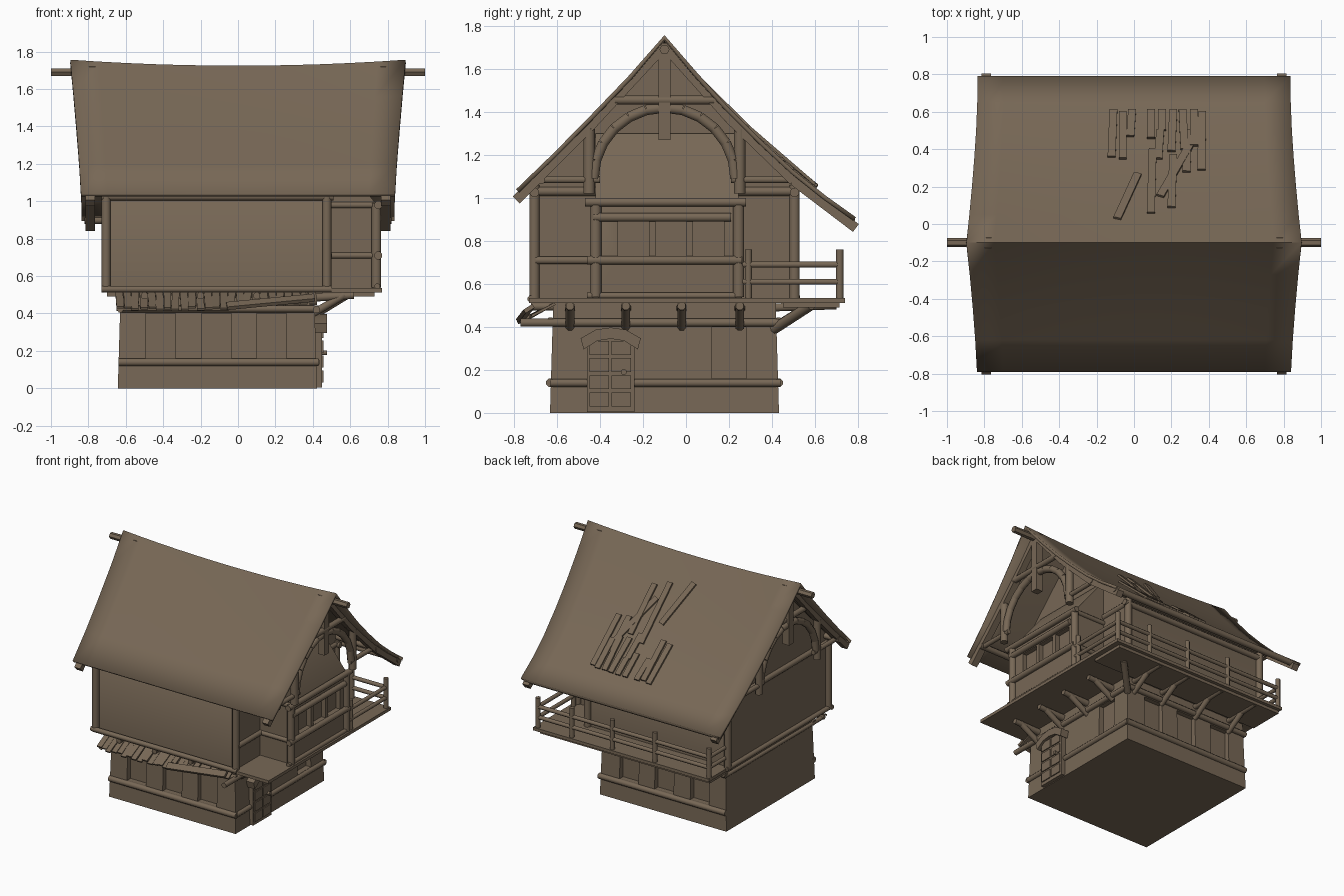
import bpy, bmesh, math, random
from mathutils import Vector, Matrix

if "Cube" in bpy.data.objects:
    bpy.data.objects.remove(bpy.data.objects["Cube"])

random.seed(4)
wood = bpy.data.materials.new("weathered brown")
wood.diffuse_color = (0.185, 0.137, 0.092, 1)
wood.use_nodes = True
wood.node_tree.nodes["Principled BSDF"].inputs["Base Color"].default_value = wood.diffuse_color


def make(name, bm):
    bmesh.ops.recalc_face_normals(bm, faces=bm.faces)
    me = bpy.data.meshes.new(name)
    bm.to_mesh(me)
    bm.free()
    me.materials.append(wood)
    ob = bpy.data.objects.new(name, me)
    bpy.context.collection.objects.link(ob)
    return ob


def box(name, x0, x1, y0, y1, z0, z1):
    bm = bmesh.new()
    m = Matrix.Translation(((x0+x1)/2, (y0+y1)/2, (z0+z1)/2)) @ Matrix.Diagonal((x1-x0, y1-y0, z1-z0, 1))
    bmesh.ops.create_cube(bm, size=1, matrix=m)
    return make(name, bm)


def log(name, a, b, r=0.02, r2=None, sides=8):
    a, b = Vector(a), Vector(b)
    bm = bmesh.new()
    m = Matrix.Translation((a+b)/2) @ (b-a).to_track_quat('Z', 'Y').to_matrix().to_4x4()
    bmesh.ops.create_cone(bm, cap_ends=True, segments=sides, radius1=r, radius2=r2 or r,
                          depth=(b-a).length, matrix=m @ Matrix.Rotation(math.pi/sides, 4, 'Z'))
    return make(name, bm)


def plank(name, a, b, width, thick, up=(0, 0, 1)):
    a, b = Vector(a), Vector(b)
    d = b-a
    s = d.cross(Vector(up)).normalized()
    n = s.cross(d).normalized()
    m = Matrix((s*width, d, n*thick)).transposed().to_4x4()
    bm = bmesh.new()
    bmesh.ops.create_cube(bm, size=1, matrix=Matrix.Translation((a+b)/2) @ m)
    return make(name, bm)


def prism(name, pts, axis, lo, hi):
    # extrude a 2D outline along x or y
    bm = bmesh.new()
    put = (lambda p, t: (t, p[0], p[1])) if axis == 'x' else (lambda p, t: (p[0], t, p[1]))
    f = bm.faces.new([bm.verts.new(put(p, lo)) for p in pts])
    new = bmesh.ops.extrude_face_region(bm, geom=[f])['geom']
    off = Vector((hi-lo, 0, 0) if axis == 'x' else (0, hi-lo, 0))
    bmesh.ops.translate(bm, vec=off, verts=[v for v in new if isinstance(v, bmesh.types.BMVert)])
    return make(name, bm)


def cut(ob, boxes):
    # carve recesses with a throwaway cutter
    bm = bmesh.new()
    for x0, x1, y0, y1, z0, z1 in boxes:
        m = Matrix.Translation(((x0+x1)/2, (y0+y1)/2, (z0+z1)/2)) @ Matrix.Diagonal((x1-x0, y1-y0, z1-z0, 1))
        bmesh.ops.create_cube(bm, size=1, matrix=m)
    c = make("recess_cutter", bm)
    c.hide_render = True
    mod = ob.modifiers.new("recess", 'BOOLEAN')
    mod.operation, mod.object = 'DIFFERENCE', c
    bpy.context.view_layer.objects.active = ob
    bpy.ops.object.modifier_apply(modifier=mod.name)
    bpy.data.objects.remove(c)


# ---- ground floor, slightly tapered, with window recesses
bm = bmesh.new()
bmesh.ops.create_cube(bm, size=1)
for v in bm.verts:
    s = 1.065 if v.co.z < 0 else 1.035
    v.co = (v.co.x*s-0.11, v.co.y*s-0.1, (v.co.z+0.5)*0.51)
ground = make("ground_floor", bm)
wins = []
for x in (-0.415, -0.115, 0.18):
    wins += [(x-.08, x+.08, -0.8, -0.585, .16, .4), (x-.08, x+.08, .385, .6, .16, .4)]
wins.append((.375, .6, .12, .28, .16, .4))
cut(ground, wins)
for y in (-0.63, 0.43):
    log("base_rail", (-.64, y, .14), (.43, y, .14), .022)
    log("head_rail", (-.64, y, .425), (.43, y, .425), .02)
log("base_rail_side", (.42, -.63, .14), (.42, -.46, .14), .02)
log("base_rail_side", (.42, -.24, .14), (.42, .44, .14), .02)
log("head_rail_side", (.42, -.77, .42), (.42, .43, .42), .02)
log("head_rail_left", (-.63, -.75, .42), (-.63, .43, .42), .016)

# ---- arched door
prism("door", [(-.46, .005), (-.24, .005), (-.24, .33), (-.29, .355), (-.35, .365), (-.41, .355), (-.46, .33)],
      'x', .4, .45)
for i in range(4):
    for y in (-.448, -.346):
        box("door_panel", .44, .458, y, y+.09, .03+i*.08, .095+i*.08)
arch = [(-.49, .335), (-.42, .375), (-.35, .385), (-.28, .375), (-.21, .335)]
prism("door_arch", [(y, z+.012) for y, z in arch] + [(y*.9-.035, z-.04) for y, z in reversed(arch)], 'x', .4, .475)
log("door_knob", (.45, -.29, .19), (.475, -.29, .19), .014)

# ---- platform, joists and braces
box("platform", -.71, .77, -.73, .74, .512, .535)
box("platform_back_edge", -.7, .73, .45, .715, .49, .514)
log("sill_front", (-.73, -.72, .53), (.5, -.72, .53), .018)
log("sill_left", (-.71, -.73, .53), (-.71, .53, .53), .018)
for y in (-.54, -.28, -.02, .25):
    log("joist_right", (.38, y, .485), (.62, y, .497), .026, .02)
    log("brace_right", (.4, y, .40), (.57, y, .50), .022)
for x in (-.5, -.2, .1, .35):
    log("joist_back", (x, .4, .49), (x, .7, .5), .02)
    log("brace_back", (x, .41, .40), (x, .57, .5), .02)
    log("joist_front", (x, -.72, .495), (x, -.6, .495), .02)
log("brace_corner", (.4, .41, .39), (.58, .58, .5), .024)

# ---- upper floor and attic in one block, bay with sloping roof
prism("upper_floor", [(-.695, .53), (.5, .53), (.5, 1.09), (-.1, 1.69), (-.695, 1.09)], 'x', -.7, .48)
bay = prism("bay", [(.46, .53), (.735, .53), (.735, .99), (.49, 1.3), (.46, 1.3)], 'y', -.42, .245)
cut(bay, [(.70, .9, y-.072, y+.072, .725, .89) for y in (-.245, -.07, .105)])
for x in (-.705, .475):
    for y in (-.705, .505):
        log("corner_post", (x, y, .53), (x, y, 1.06), .026)
for y in (-.705, .505):
    log("wall_plate", (-.73, y, 1.025), (.51, y, 1.025), .022)
for x in (-.705, .475):
    log("side_plate", (x, -.72, 1.03), (x, .52, 1.03), .022)
log("mid_rail", (.485, -.7, .71), (.485, -.42, .71), .02)
for y in (-.42, .245):
    log("bay_post", (.74, y, .54), (.74, y, .99), .028)
    log("bay_side_rail", (.48, y, .71), (.75, y, .71), .018)
    log("bay_side_head", (.48, y, .98), (.75, y, .98), .018)
log("bay_sill", (.75, -.46, .71), (.75, .26, .71), .022)
log("bay_lintel", (.75, -.43, .91), (.75, .21, .91), .022)
log("bay_head", (.75, -.47, .98), (.75, .28, .98), .022)
log("bay_foot", (.745, -.46, .545), (.745, .26, .545), .016)

# ---- balcony railing round the back
for x, y in ((.745, .29), (.745, .715), (.46, .715), (.12, .715), (-.24, .715), (-.695, .715)):
    log("rail_post", (x, y, .53), (x, y, .76), .018)
for z in (.61, .69):
    log("back_rail", (-.7, .715, z), (.75, .715, z), .015)
    log("right_rail", (.745, .25, z), (.745, .72, z), .015)
    log("left_rail", (-.695, .5, z), (-.695, .72, z), .015)

# ---- roof: sagging, flared toward the ridge ends
prof = [(-.79, 1.04), (-.62, 1.205), (-.45, 1.378), (-.27, 1.565), (-.1, 1.757),
        (.05, 1.585), (.2, 1.42), (.35, 1.27), (.5, 1.13), (.65, 1.01), (.79, .91)]


def roof_z(x, y):
    for (y0, z0), (y1, z1) in zip(prof, prof[1:]):
        if y <= y1:
            break
    t = max(0, 1-abs(y+.1)/.7)
    return z0+(z1-z0)*(y-y0)/(y1-y0) - .032*t*(1-(x/.9)**2)


bm = bmesh.new()
rows = []
N = 12
for y, _ in prof:
    w = .838 + .058*max(0, 1-abs(y+.1)/.75)**1.4
    rows.append([bm.verts.new((w*(2*i/N-1), y, roof_z(w*(2*i/N-1), y))) for i in range(N+1)])
for r0, r1 in zip(rows, rows[1:]):
    for i in range(N):
        bm.faces.new((r0[i], r0[i+1], r1[i+1], r1[i]))
roof = make("roof", bm)
sol = roof.modifiers.new("thickness", 'SOLIDIFY')
sol.thickness, sol.offset = .02, -1
log("ridge_pole", (-1, -.1, 1.69), (1, -.1, 1.69), .024, sides=6)
for y, z in ((-.675, 1.085), (.51, 1.08), (.765, .9)):
    log("purlin", (-.82, y, z), (.82, y, z), .022)

# ---- loose shingles on the back slope (top-view end points)
loose = [(-.11, .61, -.12, .36), (-.06, .6, -.06, .35), (-.01, .61, -.02, .47), (.09, .61, .09, .46),
         (.15, .61, .15, .5), (.21, .61, .2, .39), (.26, .61, .27, .4), (.32, .61, .32, .42),
         (.365, .6, .36, .29), (.1, .4, .09, .06), (.21, .37, .2, .09), (.32, .46, .14, .15),
         (.14, .5, .13, .35), (.02, .27, -.09, .03), (.29, .5, .28, .28)]
for x0, y0, x1, y1 in loose:
    h = random.uniform(.008, .016)
    plank("loose_shingle", (x0, y0, roof_z(x0, y0)+h), (x1, y1, roof_z(x1, y1)+h), .042, .014, (0, .7, .7))

# ---- gable trusses
for x in (.79, -.79):
    for side in ([p for p in prof if p[0] <= -.1], [p for p in prof if p[0] >= -.1]):
        for (y0, z0), (y1, z1) in zip(side[::2], side[2::2]):
            plank("rafter", (x, y0, z0-.05), (x, y1, z1-.05), .05, .045)
    for y in (-.45, .25):
        log("truss_post", (x, y, 1.02), (x, y, 1.32), .028)
        log("truss_tie", (x, y-.27 if y < 0 else y-.04, 1.085), (x, y+.05 if y < 0 else y+.27, 1.085), .018)
    plank("king_post", (x, -.1, 1.27), (x, -.1, 1.72), .055, .055, (1, 0, 0))
    log("collar_beam", (x+.01, -.33, 1.455), (x+.01, .13, 1.455), .022)
    for s in (-1, 1):
        arc = [(x, -.1+s*.33*math.cos(a), 1.09+.33*math.sin(a)) for a in [i*math.pi/12 for i in range(7)]]
        for a, b in zip(arc, arc[1:]):
            log("arch_brace", a, b, .026)

# ---- shingled awning over the front windows
for i in range(25):
    x = -.635 + i*.043
    drop = random.uniform(-.008, .008)
    front = -.775 if x < -.05 else -.72
    z1 = .425 + drop if x < -.05 else .45 + drop
    plank("awning_shingle", (x, -.61, .508), (x+random.uniform(-.008, .008), front+drop, z1), .04, .012)
log("awning_pole", (-.65, -.735, .425), (-.05, -.735, .425), .014)
plank("fallen_plank", (-.06, -.765, .44), (.41, -.73, .485), .05, .02, (0, -.5, .8))

# ---- shading
bpy.ops.object.select_all(action='SELECT')
bpy.context.view_layer.objects.active = roof
bpy.ops.object.shade_smooth_by_angle(angle=math.radians(50))
